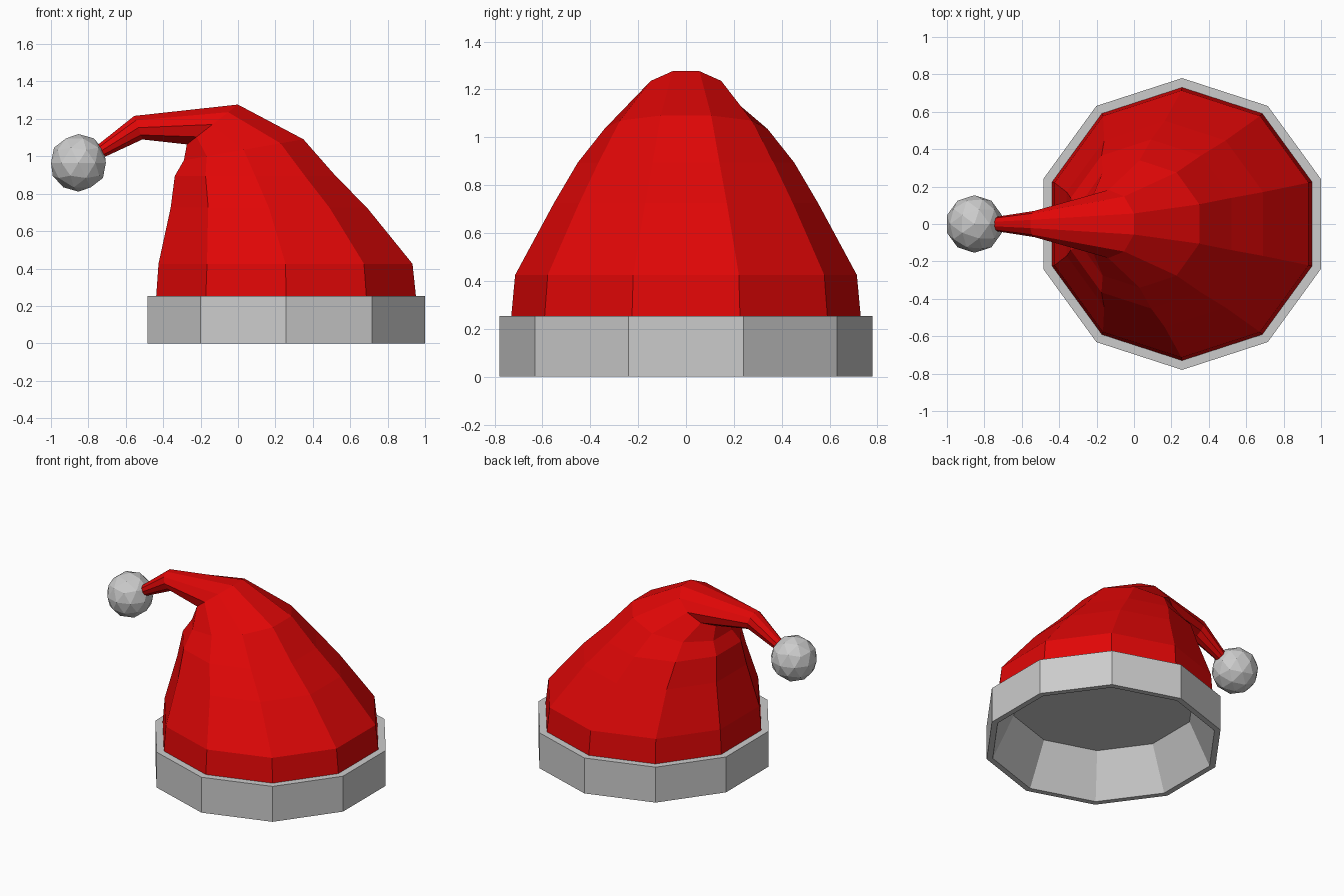
import bpy, bmesh, math
from mathutils import Vector

if "Cube" in bpy.data.objects:
    bpy.data.objects.remove(bpy.data.objects["Cube"])

SIDES = 10


def loft(name, rings, material=None, cap="end"):
    """Skin ten-sided rings: (centre x, centre z, radius, tilt in degrees)."""
    bm = bmesh.new()
    loops = []
    for cx, cz, r, tilt in rings:
        t = math.radians(tilt)
        u = Vector((math.cos(t), 0, math.sin(t)))
        loop = []
        for k in range(SIDES):
            a = math.radians(90 + 360 * k / SIDES)
            p = Vector((cx, 0, cz)) + u * (r * math.cos(a)) + Vector((0, r * math.sin(a), 0))
            loop.append(bm.verts.new(p))
        loops.append(loop)
    for lo, hi in zip(loops, loops[1:]):
        for k in range(SIDES):
            n = (k + 1) % SIDES
            bm.faces.new((lo[k], lo[n], hi[n], hi[k]))
    bm.faces.new(loops[-1] if cap == "end" else loops[0][::-1])
    mesh = bpy.data.meshes.new(name)
    bm.to_mesh(mesh)
    bm.free()
    obj = bpy.data.objects.new(name, mesh)
    bpy.context.collection.objects.link(obj)
    if material:
        mesh.materials.append(material)
    return obj


red = bpy.data.materials.new("red_felt")
red.diffuse_color = (0.75, 0.002, 0.002, 1)
red.use_nodes = True
red.node_tree.nodes["Principled BSDF"].inputs["Base Color"].default_value = red.diffuse_color

# Brim: tapered hollow underneath, outer band, narrow top ledge
BX = 0.257
loft("brim", [(BX, z, r, 0) for r, z in
              [(0.6, 0.3), (0.74, 0), (0.78, 0), (0.78, 0.253), (0.73, 0.253)]],
     cap="start")

# Hat body, narrowing upward then folding over into the drooping tail
loft("hat_body", [
    (BX, 0.253, 0.73, 0),
    (0.254, 0.425, 0.714, 0),
    (0.165, 0.725, 0.552, 0),
    (0.092, 0.895, 0.452, 0),
    (0.03, 1.035, 0.341, 10),
    (-0.137, 1.17, 0.182, 38),
    (-0.533, 1.153, 0.07, 109),
    (-0.745, 1.02, 0.037, 124),
], red)

# Pompon at the end of the tail
bpy.ops.mesh.primitive_ico_sphere_add(subdivisions=2, radius=0.154,
                                      location=(-0.853, 0, 0.965))
bpy.context.object.name = "pompon"
